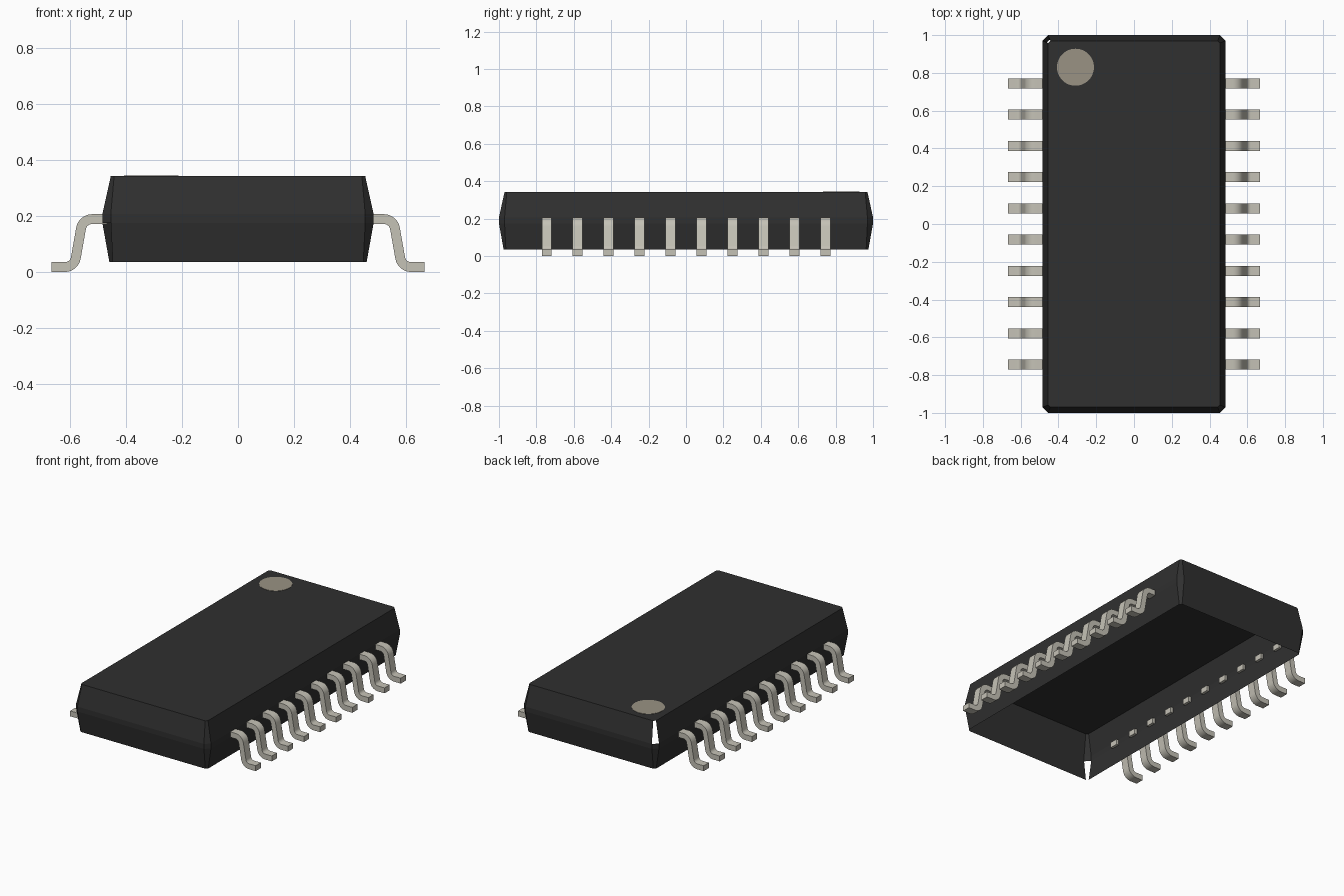
import bpy, bmesh, math

cube = bpy.data.objects.get("Cube")
if cube:
    bpy.data.objects.remove(cube, do_unlink=True)


def material(name, rgb, rough=0.6):
    m = bpy.data.materials.new(name)
    m.use_nodes = True
    m.diffuse_color = (*rgb, 1)
    bsdf = next(n for n in m.node_tree.nodes if n.type == 'BSDF_PRINCIPLED')
    bsdf.inputs["Base Color"].default_value = (*rgb, 1)
    bsdf.inputs["Roughness"].default_value = rough
    return m


BLACK = material("black plastic", (0.029, 0.029, 0.029))
METAL = material("tinned metal", (0.56, 0.54, 0.47), 0.4)
MARK = material("beige mark", (0.32, 0.29, 0.23))


def finish(name, bm, mat):
    me = bpy.data.meshes.new(name)
    bm.to_mesh(me)
    bm.free()
    me.materials.append(mat)
    ob = bpy.data.objects.new(name, me)
    bpy.context.collection.objects.link(ob)
    return ob


# Body: open-bottomed shell lofted through chamfered rectangles
def ring(bm, hx, hy, c, z):
    pts = []
    for sx, sy in ((1, -1), (1, 1), (-1, 1), (-1, -1)):
        a = (sx * hx, sy * (hy - c), z)
        b = (sx * (hx - c), sy * hy, z)
        pts += [a, b] if sx * sy > 0 else [b, a]
    return [bm.verts.new(p) for p in pts]


bm = bmesh.new()
rings = [ring(bm, *r) for r in ((0.460, 0.975, 0.012, 0.035),
                                (0.485, 1.000, 0.030, 0.175),
                                (0.485, 1.000, 0.030, 0.207),
                                (0.455, 0.970, 0.012, 0.343))]
# Open corner slots, as (level, side): lower front and upper back on the -x side
slots = {(0, 6), (2, 4)}
for level, (lo, hi) in enumerate(zip(rings, rings[1:])):
    for i in range(8):
        j = (i + 1) % 8
        if (level, i) not in slots:
            bm.faces.new((lo[i], lo[j], hi[j], hi[i]))
bm.faces.new(rings[-1])
finish("body_shell", bm, BLACK)

# Pin one mark: thin disc on the top
bm = bmesh.new()
bmesh.ops.create_cone(bm, cap_ends=True, segments=48, radius1=0.098,
                      radius2=0.098, depth=0.003)
mark = finish("index_mark", bm, MARK)
mark.location = (-0.31, 0.83, 0.3435)


# Pins: S-shaped profile offset from a rounded centre line
def pin_profile():
    t, r = 0.0175, 0.04
    lean = math.radians(80)
    top, low = 0.189, 0.0175
    path = [((0.468, top), 0.0)]
    cx = 0.522
    for k in range(9):                       # shoulder bend
        a = lean * k / 8
        path.append(((cx + r * math.sin(a), top - r + r * math.cos(a)), a))
    drop = (top - low) - 2 * r * (1 - math.cos(lean))
    cx2 = cx + 2 * r * math.sin(lean) + drop / math.tan(lean)
    for k in range(9):                       # foot bend
        a = lean * (1 - k / 8)
        path.append(((cx2 - r * math.sin(a), low + r - r * math.cos(a)), a))
    path.append(((0.667, low), 0.0))
    upper = [(x + t * math.sin(a), z + t * math.cos(a)) for (x, z), a in path]
    lower = [(x - t * math.sin(a), z - t * math.cos(a)) for (x, z), a in path]
    return upper, lower


def add_pin(name, side, y, half=0.0265):
    bm = bmesh.new()
    sections = []
    for (ux, uz), (lx, lz) in zip(*pin_profile()):
        sections.append([bm.verts.new((side * x, y + s * half, z))
                         for x, z, s in ((ux, uz, -1), (ux, uz, 1),
                                         (lx, lz, 1), (lx, lz, -1))])
    for a, b in zip(sections, sections[1:]):
        for i in range(4):
            j = (i + 1) % 4
            bm.faces.new((a[i], a[j], b[j], b[i]))
    bm.faces.new(sections[0])
    bm.faces.new(sections[-1])
    bmesh.ops.recalc_face_normals(bm, faces=bm.faces)
    return finish(name, bm, METAL)


pins = []
for side, label in ((1, "left"), (-1, "right")):
    for n in range(10):
        pins.append(add_pin(f"pin_{label}_{n + 1}", side, 0.745 - n * 0.1655))

# Smooth the pin bends and keep their edges sharp
bpy.ops.object.select_all(action='DESELECT')
for p in pins:
    p.select_set(True)
bpy.context.view_layer.objects.active = pins[0]
bpy.ops.object.shade_smooth_by_angle(angle=math.radians(30))
